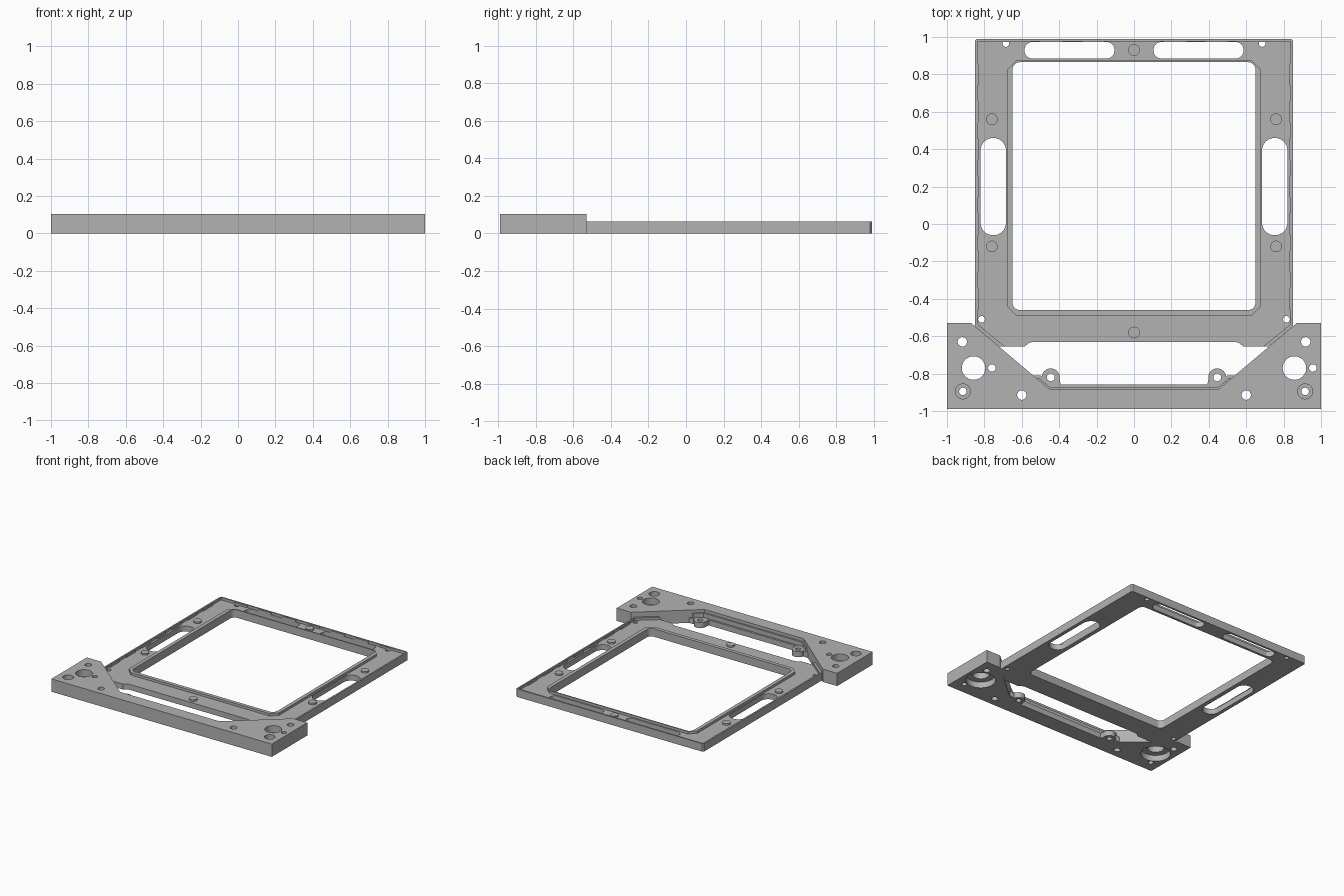
import bpy, bmesh
from math import cos, sin, pi, radians

cube = bpy.data.objects.get("Cube")
if cube:
    bpy.data.objects.remove(cube)

grey = bpy.data.materials.new("plain grey")
grey.use_nodes = True
grey.diffuse_color = (0.45, 0.45, 0.45, 1)
grey.node_tree.nodes["Principled BSDF"].inputs["Base Color"].default_value = (0.45, 0.45, 0.45, 1)

FLOOR, RIM, TOP = 0.045, 0.065, 0.105   # frame floor, frame rim, block top
LOW, HIGH = -0.1, 0.3                   # reach of through cuts


def circle(x, y, r, n=32):
    return [(x + r * cos(2 * pi * i / n), y + r * sin(2 * pi * i / n)) for i in range(n)]


def rounded(x0, x1, y0, y1, r, n=8):
    pts = []
    corners = [(x1 - r, y1 - r), (x0 + r, y1 - r), (x0 + r, y0 + r), (x1 - r, y0 + r)]
    for k, (cx, cy) in enumerate(corners):
        for i in range(n + 1):
            a = pi / 2 * (k + i / n)
            pts.append((cx + r * cos(a), cy + r * sin(a)))
    return pts


def mirrored(half):
    """Close a half outline on the +x side by mirroring it."""
    return half + [(-x, y) for x, y in reversed(half)]


def build(name, solids):
    """Make one object from prisms given as (outline, bottom, top)."""
    bm = bmesh.new()
    for pts, z0, z1 in solids:
        low = [bm.verts.new((x, y, z0)) for x, y in pts]
        high = [bm.verts.new((x, y, z1)) for x, y in pts]
        bm.faces.new(low)
        bm.faces.new(high)
        for i in range(len(pts)):
            j = (i + 1) % len(pts)
            bm.faces.new((low[i], low[j], high[j], high[i]))
    bmesh.ops.recalc_face_normals(bm, faces=bm.faces)
    mesh = bpy.data.meshes.new(name)
    bm.to_mesh(mesh)
    bm.free()
    mesh.materials.append(grey)
    obj = bpy.data.objects.new(name, mesh)
    bpy.context.collection.objects.link(obj)
    return obj


def cut(obj, solids):
    """Subtract prisms and keep the result as plain mesh."""
    tool = build("cutter", solids)
    tool.hide_render = True
    mod = obj.modifiers.new("cut", "BOOLEAN")
    mod.operation, mod.solver, mod.object = "DIFFERENCE", "EXACT", tool
    mod.use_self = True
    graph = bpy.context.evaluated_depsgraph_get()
    mesh = bpy.data.meshes.new_from_object(obj.evaluated_get(graph))
    obj.modifiers.clear()
    obj.data = mesh
    bpy.data.objects.remove(tool)


def through(pts):
    return (pts, LOW, HIGH)


def smooth(obj):
    bpy.ops.object.select_all(action="DESELECT")
    obj.select_set(True)
    bpy.context.view_layer.objects.active = obj
    bpy.ops.object.shade_smooth_by_angle(angle=radians(30))


# Frame plate with a thin outer rim around a lower floor
outline = mirrored([(0.54, -0.63), (0.56, -0.635), (0.585, -0.655), (0.72, -0.655),
                    (0.85, -0.547), (0.85, 0.98), (0.84, 0.99)])
pocket = mirrored([(0.63, -0.72), (0.69, -0.655), (0.838, -0.535), (0.838, 0.977)])
window = rounded(-0.65, 0.65, -0.46, 0.865, 0.04)
frame = build("frame_plate", [(outline, 0, RIM)])
cut(frame, [(pocket, FLOOR, HIGH)])
holes = [through(window)]
for s in (-1, 1):
    slot_x, side_x = s * 0.345, s * 0.7525
    holes += [through(rounded(slot_x - 0.24, slot_x + 0.24, 0.885, 0.973, 0.04)),
              through(rounded(side_x - 0.068, side_x + 0.068, -0.06, 0.46, 0.067)),
              through(circle(s * 0.685, 0.965, 0.018)),
              through(circle(s * 0.815, -0.51, 0.018))]
cut(frame, holes)

# Raised lip around the window, with clipped corners
lip = build("window_lip", [(mirrored([(0.63, -0.49), (0.68, -0.44), (0.68, 0.825),
                                      (0.63, 0.875)]), FLOOR, RIM)])
cut(lip, [through(window)])

# Round locating pads on the floor
spots = [(0, 0.93), (0, -0.58)] + [(s * 0.76, y) for s in (-1, 1) for y in (0.56, -0.12)]
pads = build("locating_pads", [(circle(x, y, 0.031), FLOOR - 0.01, 0.058) for x, y in spots])

# Small tabs on the inside of the rim
tabs = []
for i in range(7):
    y = -0.4 + i * 0.2
    for x in (-0.837, 0.837):
        tabs.append((rounded(x - 0.006, x + 0.006, y - 0.06, y + 0.06, 0.005, 2), FLOOR - 0.01, RIM - 0.004))
for i in range(7):
    x = -0.66 + i * 0.22
    tabs.append((rounded(x - 0.06, x + 0.06, 0.972, 0.984, 0.005, 2), FLOOR - 0.01, RIM - 0.004))
build("rim_tabs", tabs)

# Thick front block with two triangular corners
block = build("front_block", [(mirrored([(1, -0.99), (1, -0.53), (0.87, -0.53), (0.45, -0.885)]), 0, TOP)])
bores, steps = [], []
for s in (-1, 1):
    bores += [through(circle(s * 0.918, -0.63, 0.025)),
              through(circle(s * 0.858, -0.77, 0.063)),
              through(circle(s * 0.858 + 0.098, -0.77, 0.02)),
              through(circle(s * 0.915, -0.895, 0.02)),
              through(circle(s * 0.6, -0.915, 0.025))]
    steps += [(circle(s * 0.858, -0.77, 0.112), LOW, 0.05),
              (circle(s * 0.915, -0.895, 0.04), 0.06, HIGH)]
# The right-hand small hole sits on the inner side of its bore
cut(block, steps)
cut(block, bores)

# Stepped ledges behind the crossbar, with two screw ears
upper = build("upper_ledge", [(mirrored([(0.46, -0.893), (0.52, -0.826), (0.505, -0.826), (0.45, -0.872)]), 0, 0.08)])
lower = build("lower_ledge", [(mirrored([(0.46, -0.893), (0.55, -0.815), (0.54, -0.81), (0.5, -0.81),
                                         (0.44, -0.857)]), 0, FLOOR)])
ears = build("screw_ears", [(mirrored([(0.39, -0.87), (0.5, -0.87), (0.495, -0.82), (0.4, -0.82)][::-1])[:4]
                             if s > 0 else [(-0.39, -0.87), (-0.5, -0.87), (-0.495, -0.82), (-0.4, -0.82)],
                             0, FLOOR - 0.002) for s in (-1, 1)]
             + [(circle(s * 0.445, -0.82, 0.048), 0, FLOOR) for s in (-1, 1)])
ear_holes = [through(circle(s * 0.445, -0.82, 0.021)) for s in (-1, 1)]
for part in (ears, upper, lower):
    cut(part, ear_holes)

for part in (frame, lip, pads, block, ears):
    smooth(part)
